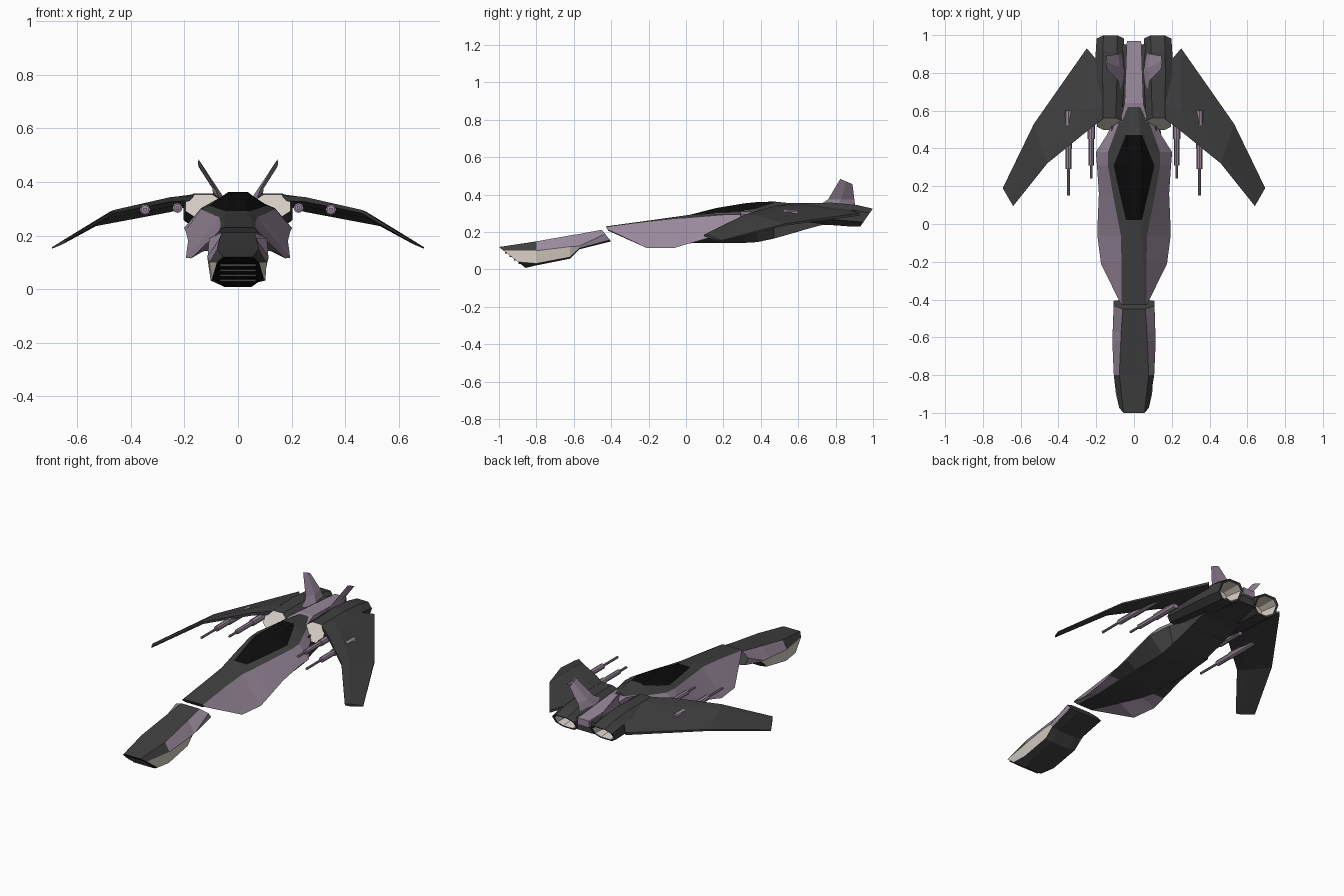
import bpy, bmesh, math
from mathutils import Vector

if "Cube" in bpy.data.objects:
    bpy.data.objects.remove(bpy.data.objects["Cube"])


def mat(name, r, g, b):
    m = bpy.data.materials.new(name)
    m.diffuse_color = (r, g, b, 1)
    m.use_nodes = True
    m.node_tree.nodes["Principled BSDF"].inputs["Base Color"].default_value = m.diffuse_color
    return m


DARK, PURPLE, BEIGE, BLACK = 0, 1, 2, 3
MATS = [mat("dark_grey", .05, .05, .05), mat("dusty_purple", .32, .25, .33),
        mat("pale_beige", .66, .61, .55), mat("black", .004, .004, .004)]


def loft(name, rings, rule, caps=(DARK, DARK), mirror=False):
    """Skin closed rings; rule(strip, segment, mid_y) gives each face its colour."""
    bm = bmesh.new()
    vs = [[bm.verts.new(p) for p in r] for r in rings]
    n = len(rings[0])
    for s in range(len(vs) - 1):
        for i in range(n):
            j = (i + 1) % n
            f = bm.faces.new((vs[s][i], vs[s][j], vs[s + 1][j], vs[s + 1][i]))
            f.material_index = rule(i, s, f.calc_center_median().y)
    for r, c in ((vs[0], caps[0]), (vs[-1], caps[1])):
        bm.faces.new(r).material_index = c
    bmesh.ops.recalc_face_normals(bm, faces=bm.faces)
    me = bpy.data.meshes.new(name)
    bm.to_mesh(me)
    bm.free()
    ob = bpy.data.objects.new(name, me)
    bpy.context.collection.objects.link(ob)
    for m in MATS:
        me.materials.append(m)
    if mirror:
        ob.modifiers.new("mirror", 'MIRROR')
    return ob


def half_ring(y, shear, *c):
    """Symmetric ring from x,z pairs listed top to bottom; shear slants it in y."""
    pts = list(zip(c[::2], c[1::2]))
    right = [(x, y + (pts[0][1] - z) * shear, z) for x, z in pts]
    return right + [(-x, yy, z) for x, yy, z in reversed(right)]


def octagon(cx, y, cz, hx, hz, shear):
    k = .5
    return [(cx + a * hx, y + b * hz * shear, cz + b * hz) for a, b in
            ((k, 1), (1, k), (1, -k), (k, -1), (-k, -1), (-1, -k), (-1, k), (-k, 1))]


def box(name, x0, x1, y0, y1, z0, z1, color, mirror=False):
    ring = lambda y: [(x0, y, z0), (x1, y, z0), (x1, y, z1), (x0, y, z1)]
    return loft(name, [ring(y0), ring(y1)], lambda *a: color, (color, color), mirror)


# Nose section: dark deck, purple flanks, beige chin sides, slanted black intake
def nose_rule(i, s, y):
    k = min(i, 6 - i)
    if k == 0:
        return DARK if s == 0 else PURPLE
    if k == 1:
        return BEIGE if s < 3 else PURPLE
    return DARK


nose = [half_ring(-1, 1.27, .055, .12, .078, .10, .096, .04, .05, .008),
        half_ring(-.8, 0, .078, .150, .107, .10, .102, .032, .06, .022),
        half_ring(-.62, 0, .07, .182, .115, .122, .102, .066, .06, .058),
        half_ring(-.57, 0, .068, .190, .113, .125, .100, .113, .06, .108),
        half_ring(-.45, .8, .06, .212, .108, .19, .108, .158, .06, .15)]
loft("nose", nose, nose_rule, (BLACK, DARK))
for i in range(4):
    z = .032 + i * .019
    y = -1 + (.12 - z) * 1.27
    box("intake_slat_%d" % i, -.068, .068, y - .006, y + .01, z - .004, z + .004, DARK)


# Main hull: ridge, canopy edge, deck edge, flank edge, belly edge at each station
def hull_rule(i, s, y):
    k = min(i, 8 - i)
    if k <= 0:
        return BLACK if .02 < y < .46 else DARK
    if k == 1:
        return DARK
    if k == 2:
        return PURPLE
    if k == 3:
        return PURPLE if y < 0 else DARK
    return DARK


hull = [half_ring(-.43, .6, .03, .230, .05, .230, .066, .226, .072, .214, .05, .207),
        half_ring(-.21, 0, .03, .260, .05, .260, .066, .254, .175, .115, .08, .17),
        half_ring(-.06, 0, .03, .281, .042, .280, .070, .270, .194, .116, .11, .148),
        half_ring(.02, 0, .03, .292, .042, .290, .085, .275, .192, .14, .12, .142),
        half_ring(.16, 0, .035, .328, .075, .300, .112, .287, .186, .18, .12, .142),
        half_ring(.31, 0, .04, .353, .108, .312, .138, .298, .196, .218, .12, .142),
        half_ring(.38, 0, .04, .360, .08, .327, .138, .302, .202, .228, .12, .146),
        half_ring(.47, 0, .035, .363, .044, .355, .105, .315, .145, .27, .12, .165),
        half_ring(.62, 0, .02, .348, .03, .345, .05, .335, .07, .31, .12, .208)]
loft("main_hull", hull, hull_rule)

# Rear body between the engines and the purple spine on top
loft("rear_body", [half_ring(.46, 0, .12, .29, .12, .165),
                   half_ring(.72, 0, .12, .325, .12, .236),
                   half_ring(.95, 0, .06, .32, .06, .25)], lambda *a: DARK)
loft("tail_spine", [half_ring(.54, 0, .075, .332, .075, .29),
                    half_ring(.64, 0, .05, .347, .05, .30),
                    half_ring(.97, 0, .038, .330, .038, .29)],
     lambda *a: PURPLE, (PURPLE, PURPLE))

# Engine nacelles with beige intakes and recessed beige nozzles
nacelle = [octagon(.13, .53, .312, .066, .042, .75),
           octagon(.128, .78, .297, .076, .060, 0),
           octagon(.127, .90, .287, .076, .058, .2),
           octagon(.125, .965, .277, .073, .048, .7),
           octagon(.125, .962, .277, .062, .040, .7),
           octagon(.125, .87, .282, .045, .030, .3)]
loft("engine_nacelle", nacelle, lambda i, s, y: BEIGE if s >= 4 else DARK,
     (BEIGE, BEIGE), True)


# Cranked drooping wings: leading edge, trailing edge, thickness at each station
def wing_section(le, te, t):
    le, te, up = Vector(le), Vector(te), Vector((0, 0, t / 2))
    mid = le.lerp(te, .25)
    return [le + up * .5, mid + up, te + up * .4, te - up * .4, mid - up, le - up * .5]


wing = [wing_section((.16, .56, .340), (.19, .86, .315), .04),
        wing_section((.25, .49, .335), (.25, .93, .295), .035),
        wing_section((.46, .32, .290), (.53, .53, .240), .024),
        wing_section((.64, .095, .182), (.695, .19, .153), .014)]
loft("wing", wing, lambda *a: DARK, mirror=True)


# Twin guns under each wing: stepped barrels
def gun(name, x, z, steps):
    rings = []
    for y0, y1, r in steps:
        for y in (y0, y1):
            rings.append([(x + r * math.cos(a * math.pi / 4), y,
                           z + r * math.sin(a * math.pi / 4)) for a in range(8)])
    loft(name, rings, lambda *a: PURPLE, (PURPLE, PURPLE), True)


gun("outer_gun", .347, .297, ((.15, .29, .007), (.291, .40, .016), (.401, .60, .020)))
gun("inner_gun", .226, .303, ((.24, .31, .007), (.311, .45, .014), (.451, .62, .019)))


# Canted tail fins, thick at the root and thin at the tip
def fin_ring(x, z, ys, t):
    (ya, za), (yb, zb) = ys
    m = (ya + yb) / 2
    return [(x, ya, z + za), (x + t, m, z + (za + zb) / 2), (x, yb, z + zb),
            (x - t, m, z + (za + zb) / 2)]


loft("tail_fin", [fin_ring(.07, .335, ((.70, 0), (.905, 0)), .022),
                  fin_ring(.085, .375, ((.76, 0), (.90, 0)), .010),
                  fin_ring(.147, .470, ((.825, .014), (.89, -.014)), .003)],
     lambda *a: PURPLE, (PURPLE, PURPLE), True)
